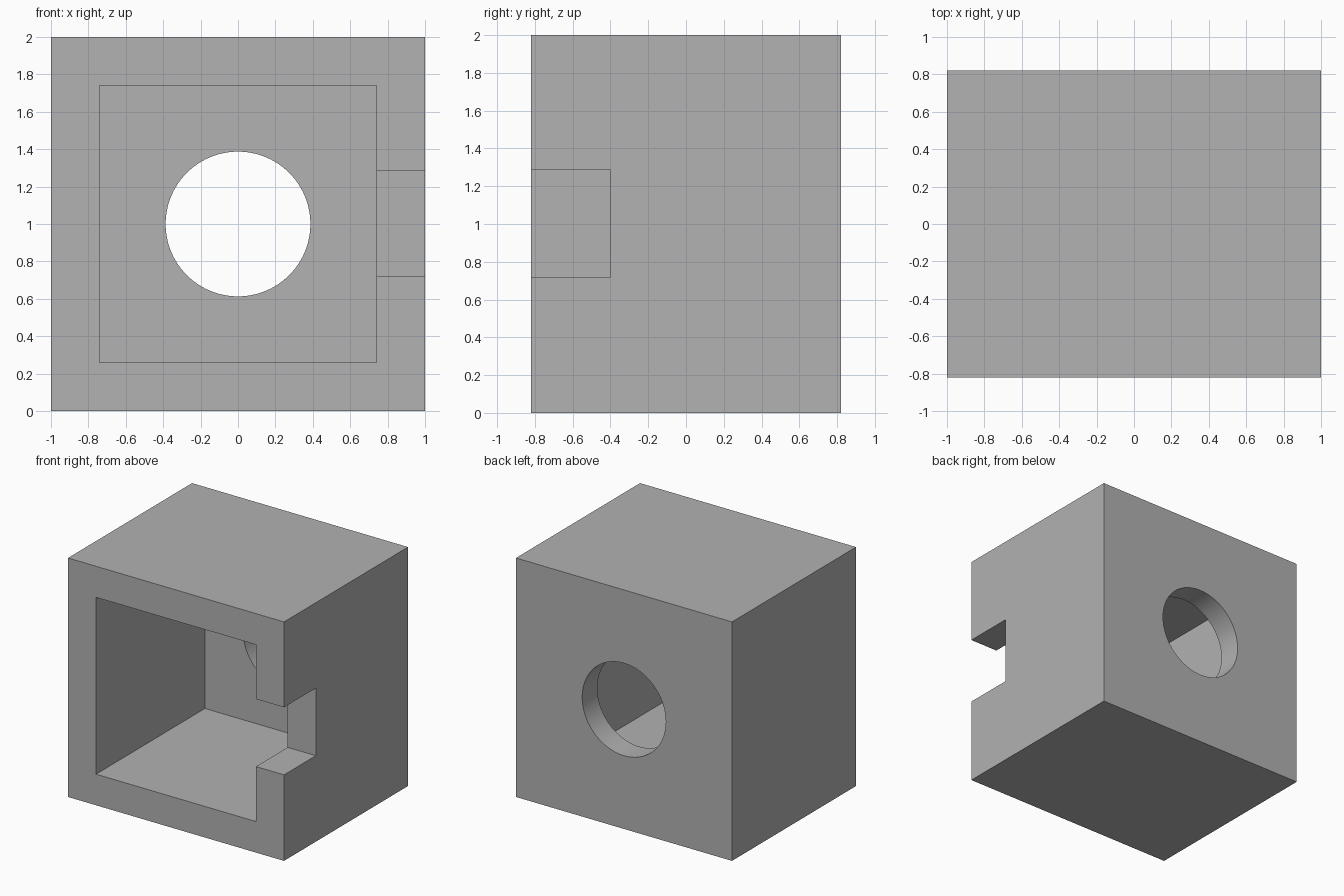
import bpy
import math

if "Cube" in bpy.data.objects:
    bpy.data.objects.remove(bpy.data.objects["Cube"], do_unlink=True)

# Overall sizes
DEPTH = 0.82      # half depth
INNER = 0.74      # half width of the cavity
BACK = 0.62       # inner face of the back wall

grey = bpy.data.materials.new("plain_grey")
grey.use_nodes = True
grey.diffuse_color = (0.445, 0.445, 0.445, 1)
grey.node_tree.nodes["Principled BSDF"].inputs["Base Color"].default_value = grey.diffuse_color


def box(name, low, high):
    centre = [(a + b) / 2 for a, b in zip(low, high)]
    bpy.ops.mesh.primitive_cube_add(size=1, location=centre)
    obj = bpy.context.object
    obj.name = name
    obj.scale = [b - a for a, b in zip(low, high)]
    bpy.ops.object.transform_apply(location=True, rotation=True, scale=True)
    obj.data.materials.append(grey)
    return obj


def cut(target, cutter):
    cutter.hide_render = True
    mod = target.modifiers.new(cutter.name, 'BOOLEAN')
    mod.operation = 'DIFFERENCE'
    mod.solver = 'EXACT'
    mod.object = cutter
    bpy.ops.object.select_all(action='DESELECT')
    target.select_set(True)
    bpy.context.view_layer.objects.active = target
    bpy.ops.object.modifier_apply(modifier=mod.name)
    bpy.data.objects.remove(cutter, do_unlink=True)


# Solid housing
housing = box("housing", (-1, -DEPTH, 0), (1, DEPTH, 2))

# Square cavity open at the front
cut(housing, box("cavity_cutter", (-INNER, -1, 1 - INNER), (INNER, BACK, 1 + INNER)))

# Notch through the side wall at the front edge
cut(housing, box("notch_cutter", (0.5, -1, 0.72), (1.2, -0.4, 1.285)))

# Round hole through the back wall
bpy.ops.mesh.primitive_cylinder_add(vertices=96, radius=0.387, depth=0.8,
                                    location=(0, DEPTH, 1.0),
                                    rotation=(math.pi / 2, 0, 0))
hole = bpy.context.object
hole.name = "hole_cutter"
hole.data.materials.append(grey)
cut(housing, hole)

bpy.ops.object.shade_smooth_by_angle(angle=math.radians(30))
